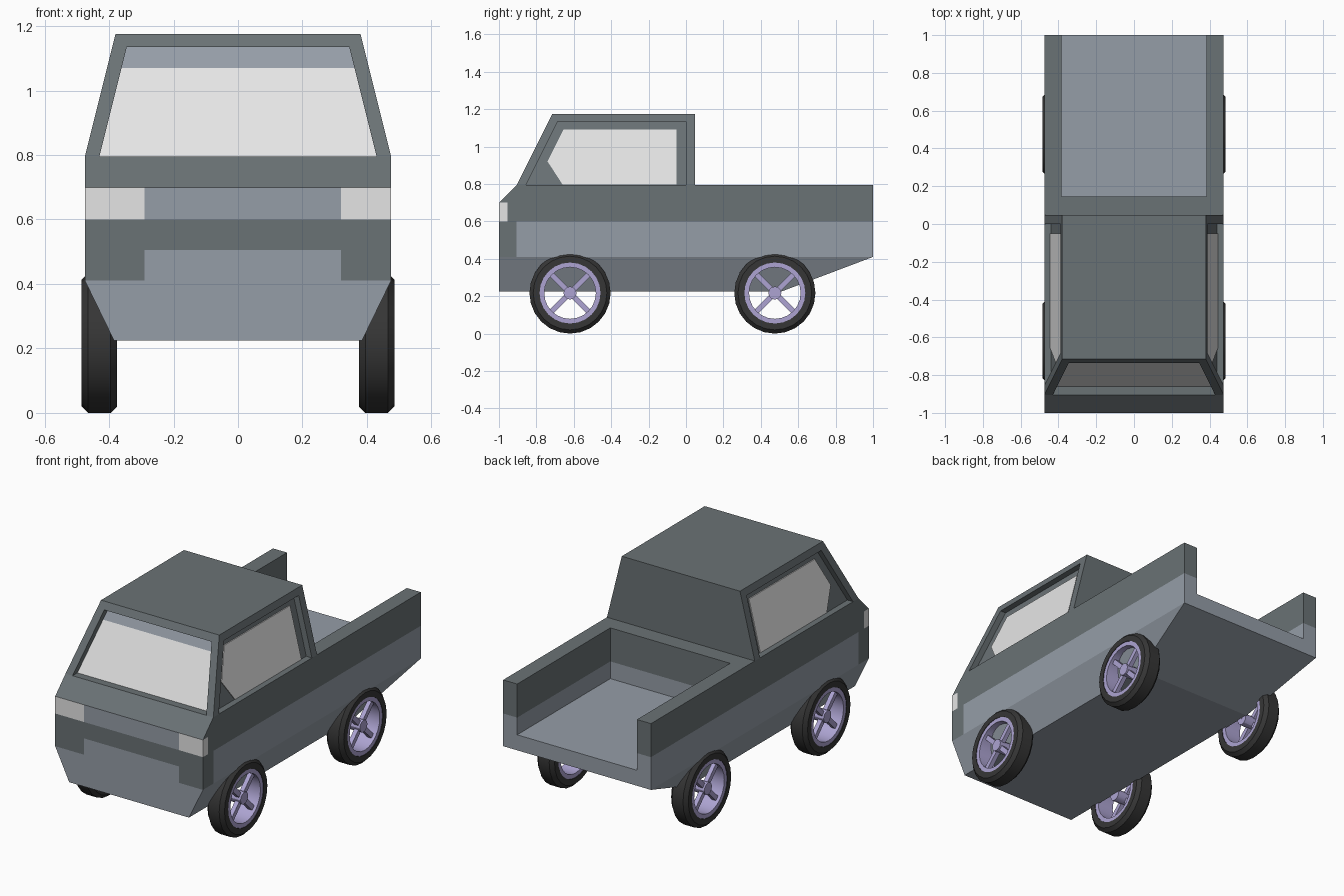
import bpy, bmesh, math
from mathutils import Vector

if "Cube" in bpy.data.objects:
    bpy.data.objects.remove(bpy.data.objects["Cube"])


def material(name, rgb):
    lin = [((c / 255 + 0.055) / 1.055) ** 2.4 for c in rgb]
    m = bpy.data.materials.new(name)
    m.diffuse_color = (*lin, 1)
    m.use_nodes = True
    m.node_tree.nodes["Principled BSDF"].inputs["Base Color"].default_value = m.diffuse_color
    return m


DARK = material("dark grey paint", (106, 114, 117))
BLUE = material("blue grey paint", (149, 157, 167))
LIGHT = material("light grey glass", (229, 229, 229))
RUBBER = material("black rubber", (54, 54, 54))
LILAC = material("lilac metal", (173, 164, 210))


def finish(name, bm, mats):
    bmesh.ops.recalc_face_normals(bm, faces=bm.faces)
    me = bpy.data.meshes.new(name)
    bm.to_mesh(me)
    bm.free()
    for m in mats:
        me.materials.append(m)
    ob = bpy.data.objects.new(name, me)
    bpy.context.collection.objects.link(ob)
    return ob


def loft(name, ring_a, ring_b, *mats):
    """Solid between two matching rings of points."""
    bm = bmesh.new()
    a = [bm.verts.new(p) for p in ring_a]
    b = [bm.verts.new(p) for p in ring_b]
    n = len(a)
    bm.faces.new(a)
    bm.faces.new(b[::-1])
    for i in range(n):
        j = (i + 1) % n
        bm.faces.new((a[i], b[i], b[j], a[j]))
    return finish(name, bm, mats)


def along_x(name, profile, x0, x1, *mats):
    return loft(name, [(x0, y, z) for y, z in profile],
                [(x1, y, z) for y, z in profile], *mats)


def rect(x, y0, y1, z):
    return [(-x, y0, z), (x, y0, z), (x, y1, z), (-x, y1, z)]


def cut(ob, cutter):
    mod = ob.modifiers.new("cut", 'BOOLEAN')
    mod.operation = 'DIFFERENCE'
    mod.solver = 'EXACT'
    mod.object = cutter
    bpy.context.view_layer.objects.active = ob
    bpy.ops.object.modifier_apply(modifier=mod.name)
    bpy.data.objects.remove(cutter)


def split(bm, axis, value):
    no = Vector((0, 0, 0))
    no[axis] = 1
    bmesh.ops.bisect_plane(bm, geom=bm.verts[:] + bm.edges[:] + bm.faces[:],
                           dist=1e-5, plane_co=no * value, plane_no=no)


# Body shell with open load bed
body = along_x("body", [(-1, .225), (.51, .225), (1, .41), (1, .795), (-.905, .795), (-1, .70)],
               -.475, .475, DARK, BLUE, LIGHT)
cut(body, loft("bed_cutter", rect(.385, .145, 1.3, .5), rect(.385, .145, 1.3, 1.0)))

bm = bmesh.new()
bm.from_mesh(body.data)
bmesh.ops.triangulate(bm, faces=bm.faces[:])
split(bm, 2, .41)
for v in bm.verts:                       # tuck in the lower sides
    if v.co.z < .409:
        v.co.x *= 1 - (.41 - v.co.z) / .185 * (.09 / .475)
for axis, value in ((2, .505), (2, .6), (2, .7), (0, -.29), (0, .32), (1, -.905), (1, -.955)):
    split(bm, axis, value)
bm.normal_update()
for f in bm.faces:                       # paint bands, lamps and grille
    x, y, z = f.calc_center_median()
    mat = 0 if z > .6 else 1
    middle = -.29 < x < .32
    if y < -.995:
        if z > .6:
            mat = 1 if middle else 2
        elif z > .41:
            mat = 1 if middle and z < .505 else 0
    elif abs(x) > .47:
        if .6 < z < .7 and y < -.955:
            mat = 2
        elif .41 < z < .6 and y < -.905:
            mat = 0
    f.material_index = mat
bm.to_mesh(body.data)
bm.free()

# Cab frame with window openings
cab = loft("cab_frame", rect(.475, -.905, .047, .795), rect(.38, -.715, .047, 1.175), DARK)
cut(cab, along_x("side_cutter", [(-.855, .7), (-.855, .795), (-.685, 1.135), (0, 1.135), (0, .7)],
                 -.7, .7))
screen = [(-.43, .7), (-.43, .795), (-.345, 1.135), (.345, 1.135), (.43, .795), (.43, .7)]
cut(cab, loft("screen_cutter", [(x, -1.3, z) for x, z in screen],
              [(x, -.1, z) for x, z in screen]))

# Recessed core: windscreen with tinted top band, dark sides
core = loft("windscreen_core", rect(.44, -.863, .02, .79), rect(.3475, -.678, .02, 1.16),
            DARK, BLUE, LIGHT)
bm = bmesh.new()
bm.from_mesh(core.data)
split(bm, 2, 1.07)
bm.normal_update()
for f in bm.faces:
    if f.normal.y < -.5:
        f.material_index = 2 if f.calc_center_median().z < 1.07 else 1
bm.to_mesh(core.data)
bm.free()

# Side window panes
pane = [(-.66, .797), (-.74, .92), (-.655, 1.09), (-.05, 1.09), (-.05, .797)]
for s, side in ((1, "right"), (-1, "left")):
    rings = [[(s * (.44 - .25 * (z - .795) + d), y, z) for y, z in pane] for d in (-.003, .004)]
    loft(side + "_window", *rings, LIGHT)


def revolve(name, profile, centre, s, mat, seg=24):
    """Closed (x, radius) profile spun about the axle."""
    bm = bmesh.new()
    rings = []
    for k in range(seg):
        a = 2 * math.pi * k / seg
        rings.append([bm.verts.new(centre + Vector((s * x, r * math.cos(a), r * math.sin(a))))
                      for x, r in profile])
    n = len(profile)
    for k in range(seg):
        p, q = rings[k], rings[(k + 1) % seg]
        for i in range(n):
            j = (i + 1) % n
            bm.faces.new((p[i], p[j], q[j], q[i]))
    ob = finish(name, bm, [mat])
    bpy.ops.object.select_all(action='DESELECT')
    ob.select_set(True)
    bpy.context.view_layer.objects.active = ob
    bpy.ops.object.shade_smooth_by_angle(angle=math.radians(30))


# Wheels
tyre = [(-.055, .163), (-.055, .197), (-.035, .217), (.035, .217), (.055, .197), (.055, .163)]
rim = [(-.052, .168), (-.052, .138), (.052, .138), (.052, .168)]
for s, side in ((1, "right"), (-1, "left")):
    for y, end in ((-.62, "front"), (.475, "rear")):
        tag = f"{end}_{side}_"
        c = Vector((s * .43, y, .217))
        revolve(tag + "tyre", tyre, c, s, RUBBER)
        revolve(tag + "rim", rim, c, s, LILAC)
        revolve(tag + "hub", [(-.05, .001), (-.05, .035), (.045, .035), (.045, .001)],
                c, s, LILAC, 12)
        for k in range(4):
            a = math.pi / 4 + k * math.pi / 2
            u = Vector((0, math.cos(a), math.sin(a)))
            w = Vector((0, -u.z, u.y)) * .014
            near, far = (
                [c + u * r + w * p + Vector((s * x, 0, 0))
                 for p, x in ((-1, .008), (1, .008), (1, .034), (-1, .034))]
                for r in (.02, .145))
            loft(f"{tag}spoke_{k + 1}", near, far, LILAC)
